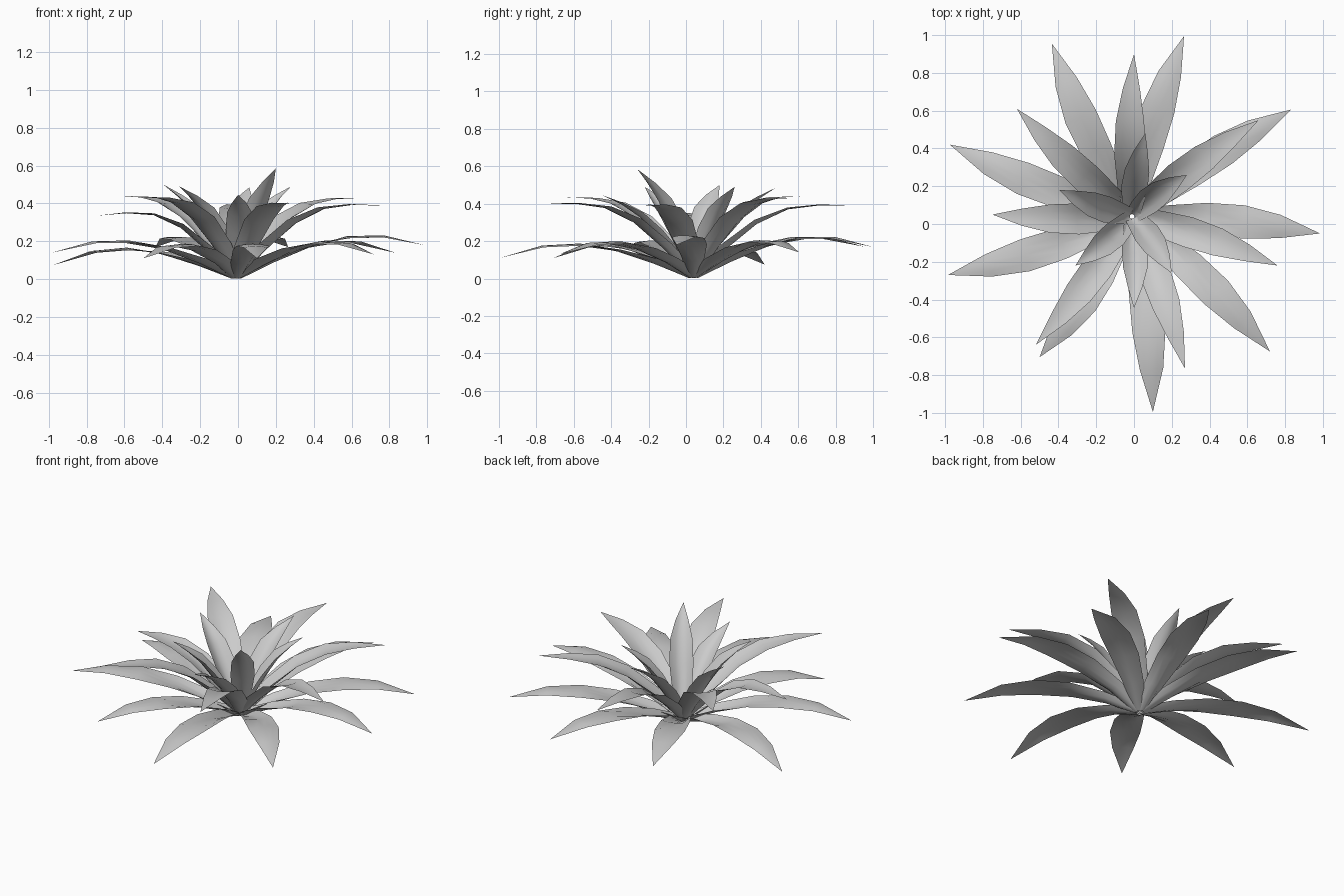
import bpy, bmesh
from mathutils import Vector

if "Cube" in bpy.data.objects:
    bpy.data.objects.remove(bpy.data.objects["Cube"])

grey = bpy.data.materials.new("leaf_grey")
grey.use_nodes = True
colour = (0.6, 0.6, 0.6, 1)
grey.diffuse_color = colour
grey.node_tree.nodes["Principled BSDF"].inputs["Base Color"].default_value = colour

CENTRE = Vector((-0.01, 0.04, 0.0))
STATIONS = (0, 0.18, 0.38, 0.58, 0.78, 1)
ACROSS = (-1, -0.5, 0, 0.5, 1)

# Each tier: base radius and height, sideways bend, arch above the
# base-to-tip line, half width, cup depth, leaf tips
TIERS = {
    "lower_leaf": (
        0.02, 0.012, 0.1,
        (0, 0.055, 0.098, 0.115, 0.085, 0),
        (0.042, 0.062, 0.084, 0.088, 0.062, 0),
        (0.035, 0.03, 0.012, -0.012, -0.01, 0),
        ((0.985, -0.05, 0.18), (0.83, 0.605, 0.14), (0.265, 0.995, 0.17),
         (-0.435, 0.955, 0.17), (-0.975, 0.42, 0.075), (-0.985, -0.27, 0.14),
         (-0.50, -0.705, 0.11), (0.10, -0.995, 0.11), (0.72, -0.675, 0.13))),
    "middle_leaf": (
        0.012, 0.016, 0.07,
        (0, 0.08, 0.14, 0.14, 0.085, 0),
        (0.042, 0.068, 0.082, 0.075, 0.046, 0),
        (0.035, 0.035, 0.025, 0.01, 0.005, 0),
        ((0.66, 0.55, 0.43), (0, 0.90, 0.39), (-0.62, 0.61, 0.44),
         (-0.75, 0.05, 0.335), (-0.52, -0.64, 0.435), (0.27, -0.765, 0.40),
         (0.76, -0.22, 0.39))),
    "inner_leaf": (
        0.005, 0.02, 0.05,
        (0, 0.03, 0.06, 0.07, 0.045, 0),
        (0.038, 0.056, 0.07, 0.065, 0.038, 0),
        (0.03, 0.04, 0.04, 0.03, 0.012, 0),
        ((0.28, 0.26, 0.49), (-0.395, 0.18, 0.50), (-0.31, -0.22, 0.49),
         (0.0, -0.445, 0.445), (0.20, -0.26, 0.585), (0.06, 0.48, 0.485))),
}


def make_leaf(name, tip, radius, height, bend, arch, widths, cups):
    """Cupped blade that arches outward and bends slightly to one side."""
    flat = Vector((tip[0], tip[1], 0)) - CENTRE
    heading = flat.normalized()
    side = Vector((-heading.y, heading.x, 0))
    start = CENTRE + heading * radius + Vector((0, 0, height))
    span = Vector(tip) - start
    spine = [start + span * t + Vector((0, 0, h)) + side * bend * t * (1 - t)
             for t, h in zip(STATIONS, arch)]
    bm = bmesh.new()
    rows = []
    for i, point in enumerate(spine[:-1]):
        along = (spine[i + 1] - spine[max(i - 1, 0)]).normalized()
        up = along.cross(side).normalized()
        rows.append([bm.verts.new(point + side * widths[i] * a
                                  + up * cups[i] * (a * a - 0.3))
                     for a in ACROSS])
    end = bm.verts.new(spine[-1])
    for low, high in zip(rows, rows[1:]):
        for j in range(len(ACROSS) - 1):
            bm.faces.new((low[j + 1], low[j], high[j], high[j + 1]))
    for j in range(len(ACROSS) - 1):
        bm.faces.new((rows[-1][j + 1], rows[-1][j], end))
    # Keep the upper side facing up
    bm.normal_update()
    if sum(f.normal.z * f.calc_area() for f in bm.faces) < 0:
        bmesh.ops.reverse_faces(bm, faces=bm.faces[:])
    for v in bm.verts:
        v.co.z = max(v.co.z, 0)
    mesh = bpy.data.meshes.new(name)
    bm.to_mesh(mesh)
    bm.free()
    mesh.materials.append(grey)
    for poly in mesh.polygons:
        poly.use_smooth = True
    obj = bpy.data.objects.new(name, mesh)
    bpy.context.collection.objects.link(obj)


for tier, (*shape, tips) in TIERS.items():
    for n, tip in enumerate(tips, 1):
        make_leaf(f"{tier}_{n}", tip, *shape)
